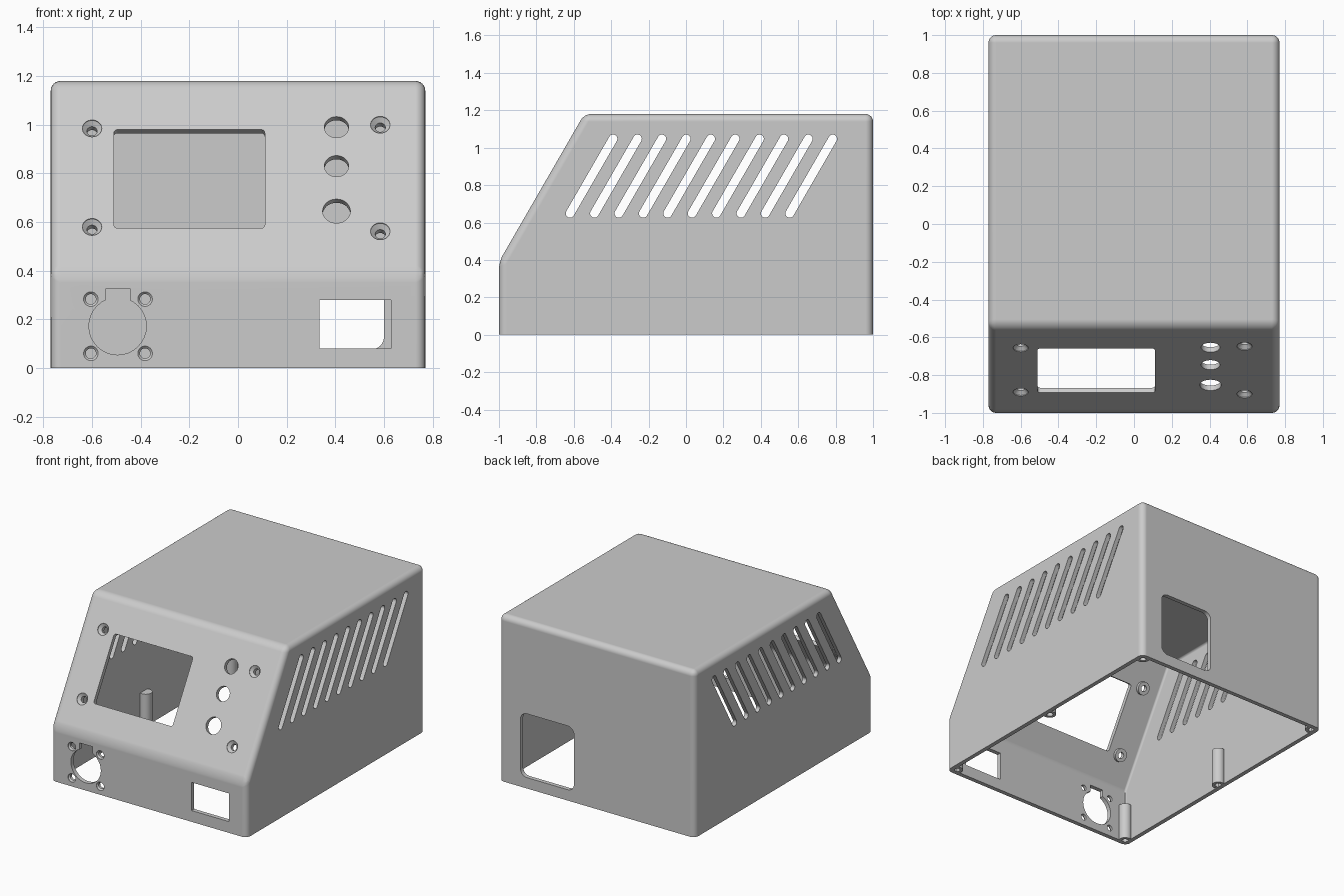
import bpy, bmesh, math
from mathutils import Matrix, Vector

cube = bpy.data.objects.get("Cube")
if cube:
    bpy.data.objects.remove(cube)

WALL = 0.03
KINK = 0.39          # height where the sloped panel starts
S60, C60 = math.sin(math.pi / 3), 0.5

grey = bpy.data.materials.new("grey_plastic")
grey.use_nodes = True
colour = (0.6, 0.6, 0.6, 1)
grey.diffuse_color = colour
grey.node_tree.nodes["Principled BSDF"].inputs["Base Color"].default_value = colour


def frame(origin, u, v, w):
    """Local axes: u across, v up, w into the wall."""
    m = Matrix((u, v, w)).transposed().to_4x4()
    m.translation = Vector(origin)
    return m


FRONT = frame((0, -1, 0), (1, 0, 0), (0, 0, 1), (0, 1, 0))
SIDE = frame((0, 0, 0), (0, 1, 0), (0, 0, 1), (1, 0, 0))
SLOPE = frame((0, -1, KINK), (1, 0, 0), (0, C60, S60), (0, S60, -C60))
FLOOR = Matrix.Identity(4)


def make(name, bm):
    bmesh.ops.remove_doubles(bm, verts=bm.verts, dist=1e-5)
    bmesh.ops.recalc_face_normals(bm, faces=bm.faces)
    mesh = bpy.data.meshes.new(name)
    bm.to_mesh(mesh)
    bm.free()
    mesh.materials.append(grey)
    ob = bpy.data.objects.new(name, mesh)
    bpy.context.collection.objects.link(ob)
    return ob


def prism(bm, points, mat, d0, d1):
    face = bm.faces.new([bm.verts.new(mat @ Vector((u, v, d0))) for u, v in points])
    new = bmesh.ops.extrude_face_region(bm, geom=[face], use_keep_orig=True)["geom"]
    shift = mat.to_3x3() @ Vector((0, 0, d1 - d0))
    bmesh.ops.translate(bm, vec=shift, verts=[g for g in new if isinstance(g, bmesh.types.BMVert)])


def rounded(cu, cv, w, h, r, tilt=0.0):
    """Rounded rectangle outline; a circle or slot when r is half a side."""
    pts = []
    for q, (su, sv) in enumerate(((1, 1), (-1, 1), (-1, -1), (1, -1))):
        for k in range(9):
            a = (q + k / 8) * math.pi / 2
            p = Vector((su * (w / 2 - r) + r * math.cos(a), sv * (h / 2 - r) + r * math.sin(a)))
            p.rotate(Matrix.Rotation(tilt, 2))
            p += Vector((cu, cv))
            if not pts or (p - pts[-1]).length > 1e-5:
                pts.append(p)
    if (pts[0] - pts[-1]).length < 1e-5:
        pts.pop()
    return pts


def box(u0, v0, u1, v1, r):
    return rounded((u0 + u1) / 2, (v0 + v1) / 2, u1 - u0, v1 - v0, r)


def disc(u, v, r):
    return rounded(u, v, 2 * r, 2 * r, r)


def lathe(bm, profile, mat, u, v):
    """Spin a closed (radius, depth) profile about the w axis at (u, v)."""
    vs = [bm.verts.new((r, 0, d)) for r, d in profile]
    es = [bm.edges.new((vs[i], vs[(i + 1) % len(vs)])) for i in range(len(vs))]
    out = bmesh.ops.spin(bm, geom=vs + es, cent=(0, 0, 0), axis=(0, 0, 1),
                         angle=math.tau, steps=32, use_duplicate=False)
    verts = set(vs)
    todo = list(vs)
    while todo:
        for e in todo.pop().link_edges:
            for x in e.verts:
                if x not in verts:
                    verts.add(x)
                    todo.append(x)
    bmesh.ops.transform(bm, matrix=mat @ Matrix.Translation((u, v, 0)), verts=list(verts))


def body(name, t, floor, radius):
    """Sloped-front case volume, inset by t, with rounded edges above the floor."""
    top = 1.18
    bm = bmesh.new()
    run = (top - KINK) * C60 / S60
    outline = [(-1 + t, floor), (1 - t, floor), (1 - t, top - t),
               (-1 + run + t * math.tan(math.pi / 6), top - t),
               (-1 + t, KINK - t * math.tan(math.pi / 12))]
    prism(bm, outline, SIDE, -0.77 + t, 0.77 - t)
    bmesh.ops.recalc_face_normals(bm, faces=bm.faces)
    edges = [e for e in bm.edges if max(v.co.z for v in e.verts) > floor + 0.01]
    bmesh.ops.bevel(bm, geom=edges, offset=radius, segments=6, profile=0.5, affect='EDGES')
    return make(name, bm)


def subtract(target, cutter):
    mod = target.modifiers.new("cut", 'BOOLEAN')
    mod.operation, mod.solver, mod.object = 'DIFFERENCE', 'EXACT', cutter
    bpy.context.view_layer.objects.active = target
    bpy.ops.object.modifier_apply(modifier=mod.name)
    bpy.data.objects.remove(cutter)


def up(z):
    return (z - KINK) / S60


# Hollow case, open at the bottom
case = body("case_shell", 0, 0, 0.04)
subtract(case, body("case_cavity", WALL, -0.1, 0.015))

cuts = bmesh.new()
# Sloping vents through both sides
for i in range(10):
    prism(cuts, rounded(-0.505 + 0.1305 * i, 0.848, 0.506, 0.046, 0.0229, math.pi / 3), SIDE, -0.9, 0.9)
# Screen window and control holes in the sloped panel
prism(cuts, box(-0.51, up(0.575), 0.11, up(0.98), 0.015), SLOPE, -0.05, 0.08)
for z, r in ((0.99, 0.05), (0.83, 0.05), (0.645, 0.057)):
    prism(cuts, disc(0.405, up(z), r), SLOPE, -0.05, 0.08)
# Front socket and switch cut-outs, rear opening
prism(cuts, disc(-0.495, 0.172, 0.118), FRONT, -0.05, 0.08)
prism(cuts, box(0.335, 0.08, 0.63, 0.28, 0.004), FRONT, -0.05, 0.08)
prism(cuts, box(0.18, 0.077, 0.6, 0.53, 0.05), FRONT, 1.9, 2.1)
# Countersunk screw holes
panel_screws = [(-0.6, up(0.985)), (-0.6, up(0.58)), (0.585, up(1.0)), (0.585, up(0.562))]
for u, v in panel_screws:
    lathe(cuts, [(0, -0.02), (0.04, -0.02), (0.04, 0.004), (0.021, 0.022), (0.021, 0.06), (0, 0.06)], SLOPE, u, v)
for u in (-0.605, -0.382):
    for v in (0.06, 0.283):
        lathe(cuts, [(0, -0.02), (0.03, -0.02), (0.03, 0.003), (0.021, 0.012), (0.021, 0.06), (0, 0.06)], FRONT, u, v)
subtract(case, make("opening_cutter", cuts))

# Key notch above the round socket
notch = bmesh.new()
prism(notch, [(-0.545, 0.2), (-0.442, 0.2), (-0.442, 0.325), (-0.545, 0.325)], FRONT, -0.05, 0.08)
subtract(case, make("notch_cutter", notch))
parts = [case]

# Bosses behind the panel screws
for i, (u, v) in enumerate(panel_screws):
    bm = bmesh.new()
    lathe(bm, [(0.021, 0.028), (0.045, 0.028), (0.045, 0.05), (0.021, 0.05)], SLOPE, u, v)
    parts.append(make(f"panel_boss_{i + 1}", bm))

# Screw posts along the bottom rim, with blind holes
for x, side in ((-0.725, "right"), (0.725, "left")):
    for y, place in ((-0.955, "front"), (0, "middle"), (0.955, "back")):
        bm = bmesh.new()
        lathe(bm, [(0.022, 0), (0.043, 0), (0.043, 0.26), (0, 0.26), (0, 0.2), (0.022, 0.2)], FLOOR, x, y)
        parts.append(make(f"{place}_{side}_post", bm))

# Smooth shading with crisp edges
for ob in parts:
    bpy.ops.object.select_all(action='DESELECT')
    ob.select_set(True)
    bpy.context.view_layer.objects.active = ob
    bpy.ops.object.shade_smooth_by_angle(angle=math.radians(30))
    ob.modifiers.new("even_normals", 'WEIGHTED_NORMAL').keep_sharp = True
